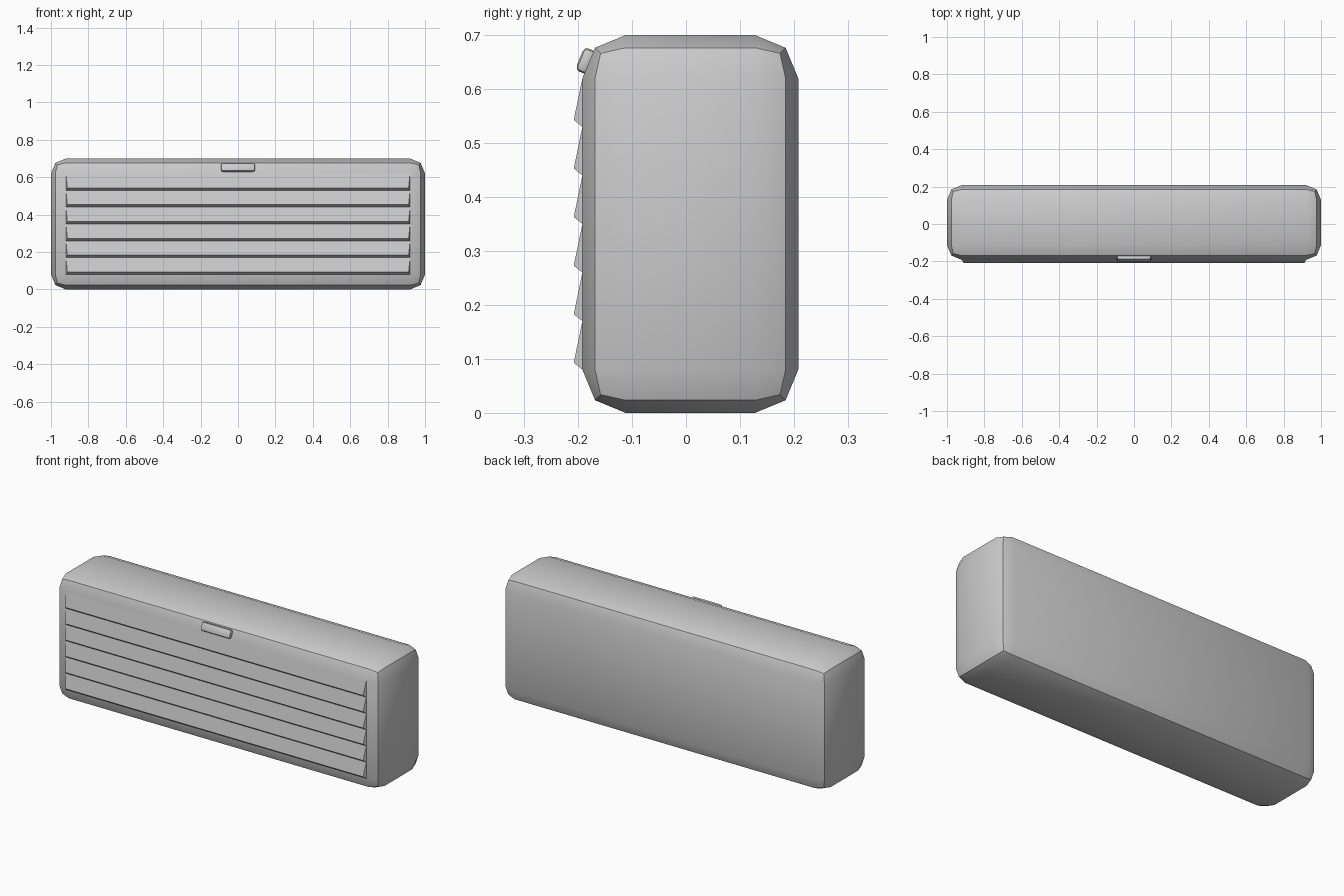
import bpy, bmesh, math
from mathutils import Matrix, Vector

cube = bpy.data.objects.get("Cube")
if cube:
    bpy.data.objects.remove(cube, do_unlink=True)

grey = bpy.data.materials.new("plain_grey")
grey.use_nodes = True
COLOUR = (0.6, 0.6, 0.6, 1)
grey.diffuse_color = COLOUR
grey.node_tree.nodes["Principled BSDF"].inputs["Base Color"].default_value = COLOUR


def add_object(name, bm, smooth=False):
    bmesh.ops.recalc_face_normals(bm, faces=bm.faces)
    mesh = bpy.data.meshes.new(name)
    bm.to_mesh(mesh)
    bm.free()
    mesh.materials.append(grey)
    obj = bpy.data.objects.new(name, mesh)
    bpy.context.collection.objects.link(obj)
    if smooth:
        bpy.ops.object.select_all(action='DESELECT')
        obj.select_set(True)
        bpy.context.view_layer.objects.active = obj
        bpy.ops.object.shade_smooth_by_angle(angle=math.radians(40))
    return obj


def rounded_box(name, size, centre, bevel, tilt=0):
    bm = bmesh.new()
    bmesh.ops.create_cube(bm, size=1)
    bmesh.ops.scale(bm, vec=size, verts=bm.verts)
    bmesh.ops.bevel(bm, geom=bm.edges[:], offset=bevel, segments=2,
                    profile=0.5, affect='EDGES')
    bm.transform(Matrix.Translation(centre) @ Matrix.Rotation(tilt, 4, 'X'))
    return add_object(name, bm, smooth=True)


# Rounded casing
FRONT = -0.192
rounded_box("casing", (2, 0.4, 0.7), Vector((0, 0.008, 0.35)), 0.08)

# Overlapping louvre slats, each a wedge that flares out towards its lower edge
COUNT, TOP, BOTTOM = 6, 0.62, 0.08
pitch = (TOP - BOTTOM) / COUNT
for i in range(COUNT):
    top = TOP - i * pitch
    profile = [(0.92, FRONT, top),
               (0.912, FRONT - 0.016, top - pitch + 0.013),
               (0.92, FRONT, top - pitch)]
    bm = bmesh.new()
    ends = [[bm.verts.new((side * x, y, z)) for x, y, z in profile]
            for side in (-1, 1)]
    for end in ends:
        bm.faces.new(end)
    for a in range(3):
        b = (a + 1) % 3
        bm.faces.new((ends[0][a], ends[0][b], ends[1][b], ends[1][a]))
    add_object(f"louvre_slat_{i + 1}", bm)

# Small rounded badge resting on the sloping upper edge
rounded_box("front_badge", (0.18, 0.026, 0.046), Vector((0, -0.185, 0.652)),
            0.009, tilt=math.radians(-22.5))
